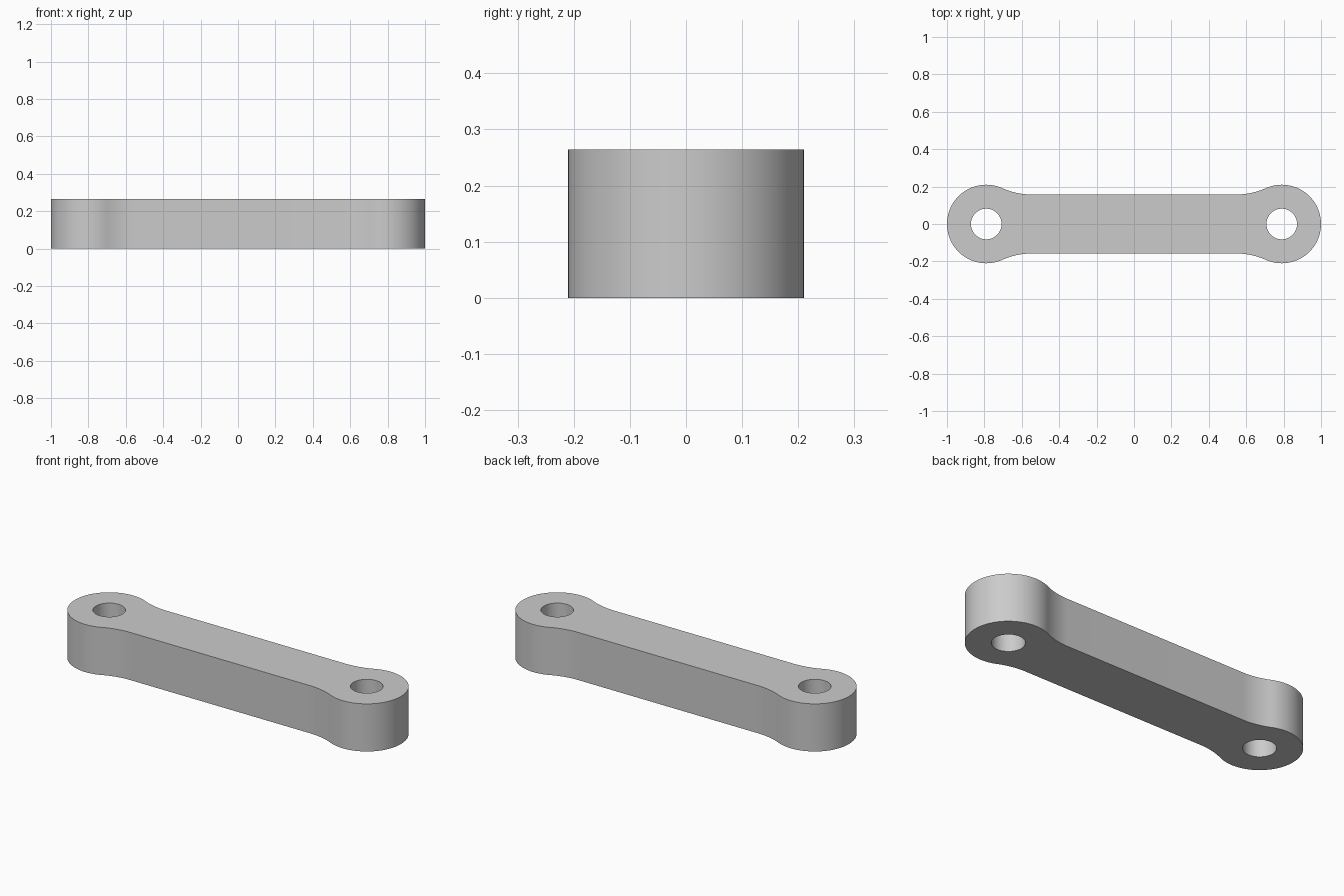
import bpy
import bmesh
from math import sin, cos, pi, atan2, radians

cube = bpy.data.objects.get("Cube")
if cube:
    bpy.data.objects.remove(cube, do_unlink=True)

EYE_X, EYE_R, HOLE_R = 0.79, 0.21, 0.082   # rounded ends and their holes
BAR_HALF, HEIGHT = 0.158, 0.264            # straight middle section
FILLET_X = 0.55                            # where the straight sides end


def arc(cx, cy, r, start, end, steps):
    """Points along an arc, both ends included."""
    angles = [start + (end - start) * i / steps for i in range(steps + 1)]
    return [(cx + r * cos(a), cy + r * sin(a)) for a in angles]


# Fillet radius that is tangent to both the straight side and the round end
dx = EYE_X - FILLET_X
fillet_r = (dx**2 + BAR_HALF**2 - EYE_R**2) / (2 * (EYE_R - BAR_HALF))
fillet_y = BAR_HALF + fillet_r
touch = atan2(fillet_y, -dx)

# One quarter of the outline, mirrored into the full closed loop
quarter = arc(EYE_X, 0, EYE_R, 0, touch, 28)
quarter += arc(FILLET_X, fillet_y, fillet_r, touch - pi, -pi / 2, 10)[1:]
half = quarter + [(-x, y) for x, y in reversed(quarter)]
outline = half + [(x, -y) for x, y in reversed(half[1:-1])]
holes = [arc(side * EYE_X, 0, HOLE_R, 0, 2 * pi, 48)[:-1] for side in (-1, 1)]

# Fill the profile around the holes and extrude it upwards
bm = bmesh.new()
edges = []
for loop in [outline] + holes:
    verts = [bm.verts.new((x, y, 0)) for x, y in loop]
    edges += [bm.edges.new((v, verts[i - 1])) for i, v in enumerate(verts)]
bmesh.ops.triangle_fill(bm, edges=edges, use_beauty=True, normal=(0, 0, 1))
top = bmesh.ops.extrude_face_region(bm, geom=bm.faces[:], use_keep_orig=True)
bmesh.ops.translate(bm, vec=(0, 0, HEIGHT),
                    verts=[g for g in top["geom"] if isinstance(g, bmesh.types.BMVert)])
bmesh.ops.recalc_face_normals(bm, faces=bm.faces[:])

mesh = bpy.data.meshes.new("link_arm")
bm.to_mesh(mesh)
bm.free()
link = bpy.data.objects.new("link_arm", mesh)
bpy.context.collection.objects.link(link)

# Plain grey finish
grey = bpy.data.materials.new("light_grey")
grey.use_nodes = True
colour = (0.6, 0.6, 0.6, 1)
grey.diffuse_color = colour
for node in grey.node_tree.nodes:
    if node.type == "BSDF_PRINCIPLED":
        node.inputs["Base Color"].default_value = colour
mesh.materials.append(grey)

# Smooth walls with sharp rims
bpy.ops.object.select_all(action="DESELECT")
link.select_set(True)
bpy.context.view_layer.objects.active = link
bpy.ops.object.shade_smooth_by_angle(angle=radians(30))
